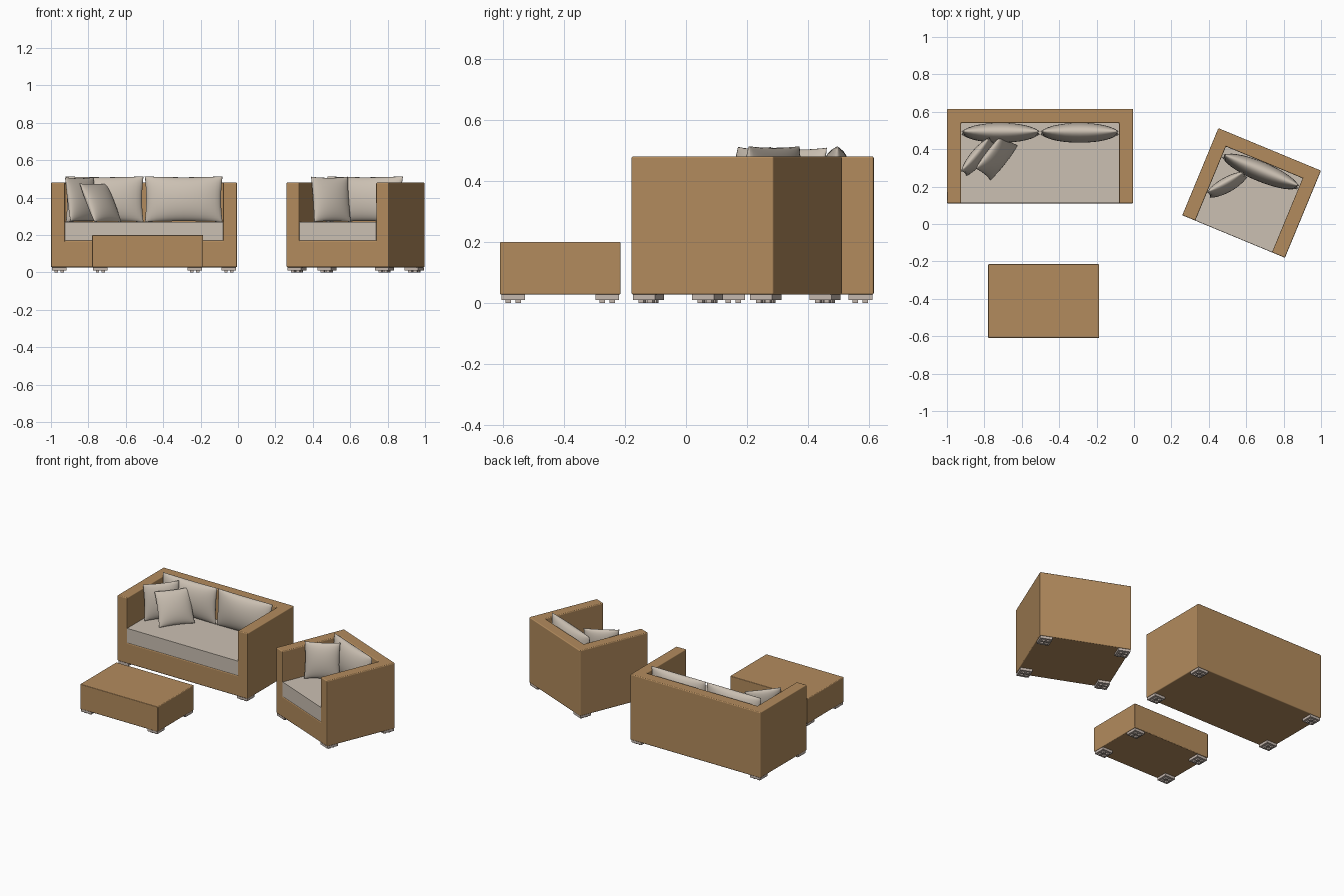
import bpy
import bmesh
from math import radians, sin, pi
from mathutils import Matrix

cube = bpy.data.objects.get("Cube")
if cube:
    bpy.data.objects.remove(cube, do_unlink=True)


def make_material(name, rgb):
    mat = bpy.data.materials.new(name)
    mat.use_nodes = True
    color = (*rgb, 1)
    mat.diffuse_color = color
    bsdf = next(n for n in mat.node_tree.nodes if n.type == "BSDF_PRINCIPLED")
    bsdf.inputs["Base Color"].default_value = color
    bsdf.inputs["Roughness"].default_value = 0.8
    return mat


TAN = make_material("tan wicker", (0.45, 0.26, 0.11))
BEIGE = make_material("beige fabric", (0.6, 0.53, 0.45))
FOOT = make_material("pale feet", (0.56, 0.48, 0.43))

WALL, FLOOR, SEAT, TOP, GROUND = 0.075, 0.17, 0.27, 0.48, 0.027


def finish(name, bm, mat, matrix, bevel=0.0, smooth=True):
    bmesh.ops.recalc_face_normals(bm, faces=bm.faces)
    mesh = bpy.data.meshes.new(name)
    for face in bm.faces:
        face.smooth = smooth
    bm.to_mesh(mesh)
    bm.free()
    mesh.materials.append(mat)
    obj = bpy.data.objects.new(name, mesh)
    bpy.context.collection.objects.link(obj)
    obj.matrix_world = matrix
    if bevel:
        mod = obj.modifiers.new("soft edges", "BEVEL")
        mod.width = bevel
        mod.segments = 3
        mod.harden_normals = True
    return obj


def add_box(bm, x, y, z):
    """Box from (min, max) pairs."""
    size = [b - a for a, b in (x, y, z)]
    mid = [(a + b) / 2 for a, b in (x, y, z)]
    bmesh.ops.create_cube(bm, size=1, matrix=Matrix.Translation(mid) @ Matrix.Diagonal((*size, 1)))


def feet(name, w, d, frame):
    """Four square plates, each on four small studs."""
    bm = bmesh.new()
    size, inset = 0.078, 0.005
    half = size / 2
    for sx in (-1, 1):
        for sy in (-1, 1):
            cx = sx * (w / 2 - inset - half)
            cy = sy * (d / 2 - inset - half)
            add_box(bm, (cx - half, cx + half), (cy - half, cy + half), (0.01, GROUND))
            for ox in (-0.016, 0.016):
                for oy in (-0.016, 0.016):
                    px, py = cx + ox, cy + oy
                    add_box(bm, (px - 0.009, px + 0.009), (py - 0.009, py + 0.009), (0, 0.01))
    finish(name, bm, FOOT, frame, smooth=False)


def frame_body(name, w, d, frame):
    """Open seat shell: back wall, two arms and a base in one solid."""
    bm = bmesh.new()
    x, y = w / 2, d / 2
    xi, yi = x - WALL, y - WALL

    def ring(px, back, z):  # front left, back left, back right, front right
        return [bm.verts.new(p) for p in ((-px, -y, z), (-px, back, z), (px, back, z), (px, -y, z))]

    low, high = ring(x, y, GROUND), ring(x, y, TOP)
    rim, floor = ring(xi, yi, TOP), ring(xi, yi, FLOOR)
    bm.faces.new(low)
    bm.faces.new(floor)
    for i in range(3):
        bm.faces.new((low[i], low[i + 1], high[i + 1], high[i]))
        bm.faces.new((high[i], high[i + 1], rim[i + 1], rim[i]))
        bm.faces.new((rim[i], rim[i + 1], floor[i + 1], floor[i]))
    # front: two arm ends and the base strip, mitred
    bm.faces.new((low[0], high[0], rim[0], floor[0]))
    bm.faces.new((low[3], high[3], rim[3], floor[3]))
    bm.faces.new((low[0], floor[0], floor[3], low[3]))
    finish(name, bm, TAN, frame, bevel=0.006)


def pillow(name, w, h, t, frame, loc, yaw=0, lean=0, pinch=0.05):
    """Stuffed cushion: two bulged grids joined at the seam, with drawn-out corners."""
    bm = bmesh.new()
    for side in (-1, 1):
        grid = bmesh.ops.create_grid(bm, x_segments=16, y_segments=16, size=1)
        for v in grid["verts"]:
            u, k = sin(v.co.x * pi / 2), sin(v.co.y * pi / 2)
            bu, bk = max(0, 1 - u * u), max(0, 1 - k * k)
            v.co = (u * w / 2 * (1 - pinch * bk),
                    side * t / 2 * (bu * bk) ** 0.5,
                    k * h / 2 * (1 - pinch * bu))
    bmesh.ops.remove_doubles(bm, verts=bm.verts, dist=0.0002)
    turn = Matrix.Rotation(radians(yaw), 4, "Z") @ Matrix.Rotation(radians(-lean), 4, "X")
    finish(name, bm, BEIGE, frame @ Matrix.Translation(loc) @ turn)


def seating(name, w, d, frame, cushions):
    """Shell, feet, seat pad and a row of back cushions."""
    frame_body(name + "_frame", w, d, frame)
    feet(name + "_feet", w, d, frame)
    bm = bmesh.new()
    inner = w / 2 - WALL
    add_box(bm, (-inner, inner), (-d / 2 + 0.001, d / 2 - WALL), (FLOOR, SEAT))
    finish(name + "_seat_pad", bm, BEIGE, frame, smooth=False)
    each = 2 * inner / cushions
    for i in range(cushions):
        cx = -inner + each * (i + 0.5)
        pillow(f"{name}_back_cushion_{i + 1}", each - 0.006, 0.245, 0.105, frame,
               (cx, d / 2 - WALL - 0.053, 0.391), lean=4, pinch=0.04)


# Sofa
sofa = Matrix.Translation((-0.502, 0.363, 0))
seating("sofa", 0.995, 0.505, sofa, 2)

# Armchair, turned towards the middle
chair = Matrix.Translation((0.629, 0.166, 0)) @ Matrix.Rotation(radians(-22.5), 4, "Z")
seating("armchair", 0.594, 0.504, chair, 1)

# Loose throw pillows
world = Matrix.Identity(4)
pillow("sofa_throw_pillow_back", 0.235, 0.24, 0.075, world, (-0.835, 0.36, 0.39), yaw=50, lean=9)
pillow("sofa_throw_pillow_front", 0.235, 0.23, 0.075, world, (-0.735, 0.358, 0.372), yaw=52, lean=26)
pillow("armchair_throw_pillow", 0.225, 0.245, 0.075, world, (0.497, 0.21, 0.39), yaw=29, lean=8)

# Ottoman
ottoman = Matrix.Translation((-0.483, -0.412, 0))
OW, OD = 0.593, 0.396
bm = bmesh.new()
add_box(bm, (-OW / 2, OW / 2), (-OD / 2, OD / 2), (GROUND, 0.2))
finish("ottoman_body", bm, TAN, ottoman, bevel=0.005)
feet("ottoman_feet", OW, OD, ottoman)
